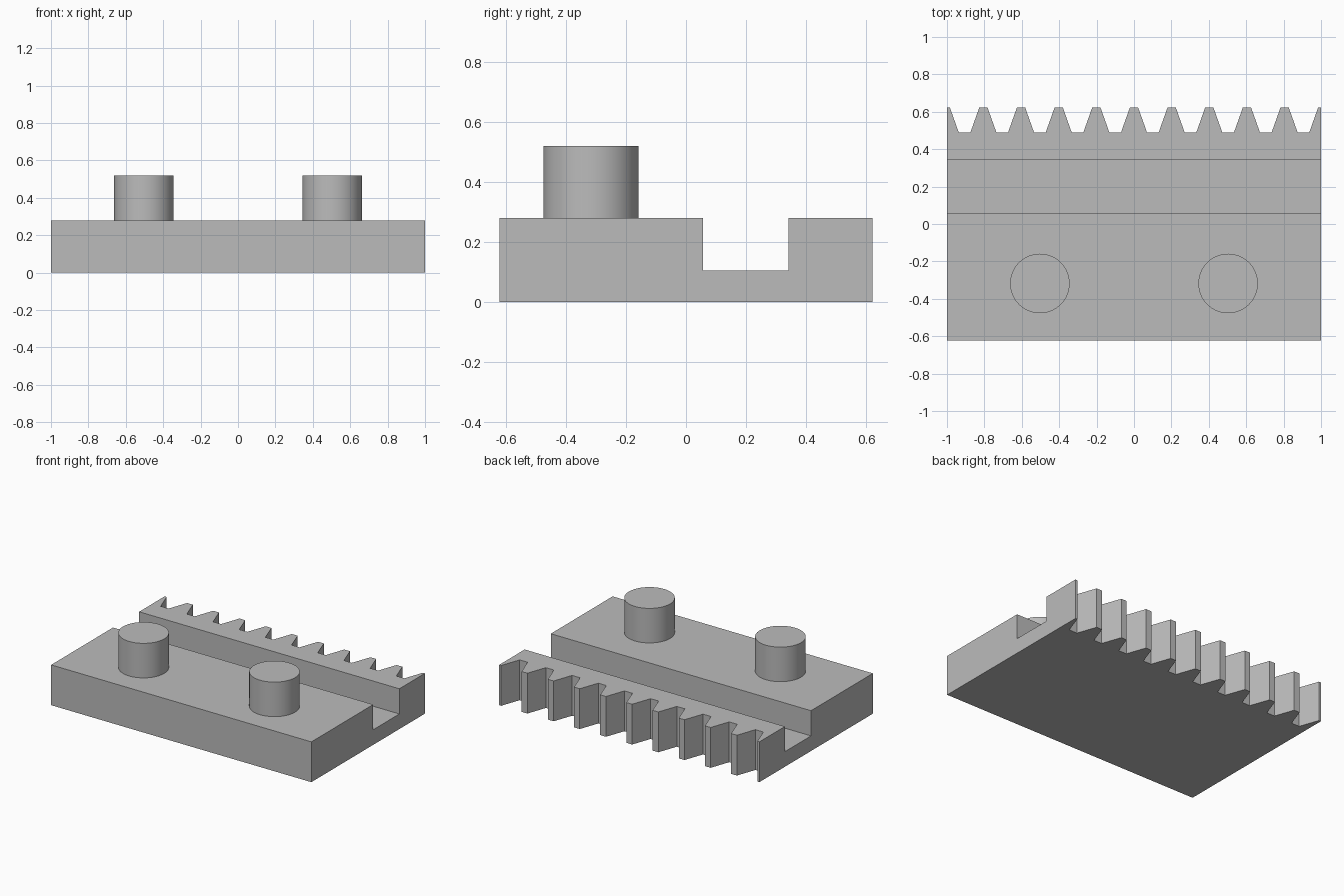
import bpy
import bmesh
from math import radians

cube = bpy.data.objects.get("Cube")
if cube:
    bpy.data.objects.remove(cube, do_unlink=True)

FRONT, ROOT, TIP = -0.623, 0.488, 0.623
HEIGHT, FLOOR, PIN_TOP = 0.28, 0.105, 0.52
GROOVE = (0.056, 0.343)
PITCH, TIP_HALF, ROOT_HALF = 0.2013, 0.022, 0.07

grey = bpy.data.materials.new("plain grey")
grey.use_nodes = True
colour = (0.5, 0.5, 0.5, 1)
grey.diffuse_color = colour
grey.node_tree.nodes["Principled BSDF"].inputs["Base Color"].default_value = colour


def prism(name, outline, z0, z1):
    """Extrude a plan outline from z0 to z1."""
    bm = bmesh.new()
    face = bm.faces.new([bm.verts.new((x, y, z0)) for x, y in outline])
    new = bmesh.ops.extrude_face_region(bm, geom=[face])["geom"]
    top = [v for v in new if isinstance(v, bmesh.types.BMVert)]
    bmesh.ops.translate(bm, verts=top, vec=(0, 0, z1 - z0))
    bmesh.ops.recalc_face_normals(bm, faces=bm.faces)
    mesh = bpy.data.meshes.new(name)
    bm.to_mesh(mesh)
    bm.free()
    mesh.materials.append(grey)
    obj = bpy.data.objects.new(name, mesh)
    bpy.context.collection.objects.link(obj)
    return obj


# Toothed plate: the end teeth are cut off by the plate sides
outline = [(1, FRONT), (1, TIP)]
for i in range(5, -6, -1):
    c = i * PITCH
    tooth = [(c + ROOT_HALF, ROOT), (c + TIP_HALF, TIP),
             (c - TIP_HALF, TIP), (c - ROOT_HALF, ROOT)]
    outline += [p for p in tooth if abs(p[0]) < 1]
outline += [(-1, TIP), (-1, FRONT)]
plate = prism("toothed_plate", outline, 0, HEIGHT)

# Groove along the full length
y0, y1 = GROOVE
cutter = prism("groove_cutter", [(-1.1, y0), (1.1, y0), (1.1, y1), (-1.1, y1)],
               FLOOR, HEIGHT + 0.1)
cutter.hide_render = True
cut = plate.modifiers.new("groove", "BOOLEAN")
cut.operation = "DIFFERENCE"
cut.solver = "EXACT"
cut.object = cutter
bpy.context.view_layer.objects.active = plate
bpy.ops.object.modifier_apply(modifier=cut.name)
bpy.data.objects.remove(cutter, do_unlink=True)

# Two round pins
for side, x in (("right", -0.503), ("left", 0.503)):
    bpy.ops.mesh.primitive_cylinder_add(
        vertices=64, radius=0.159, depth=PIN_TOP - HEIGHT,
        location=(x, -0.318, (PIN_TOP + HEIGHT) / 2))
    pin = bpy.context.object
    pin.name = side + "_pin"
    pin.data.materials.append(grey)
    bpy.ops.object.shade_smooth_by_angle(angle=radians(35))
